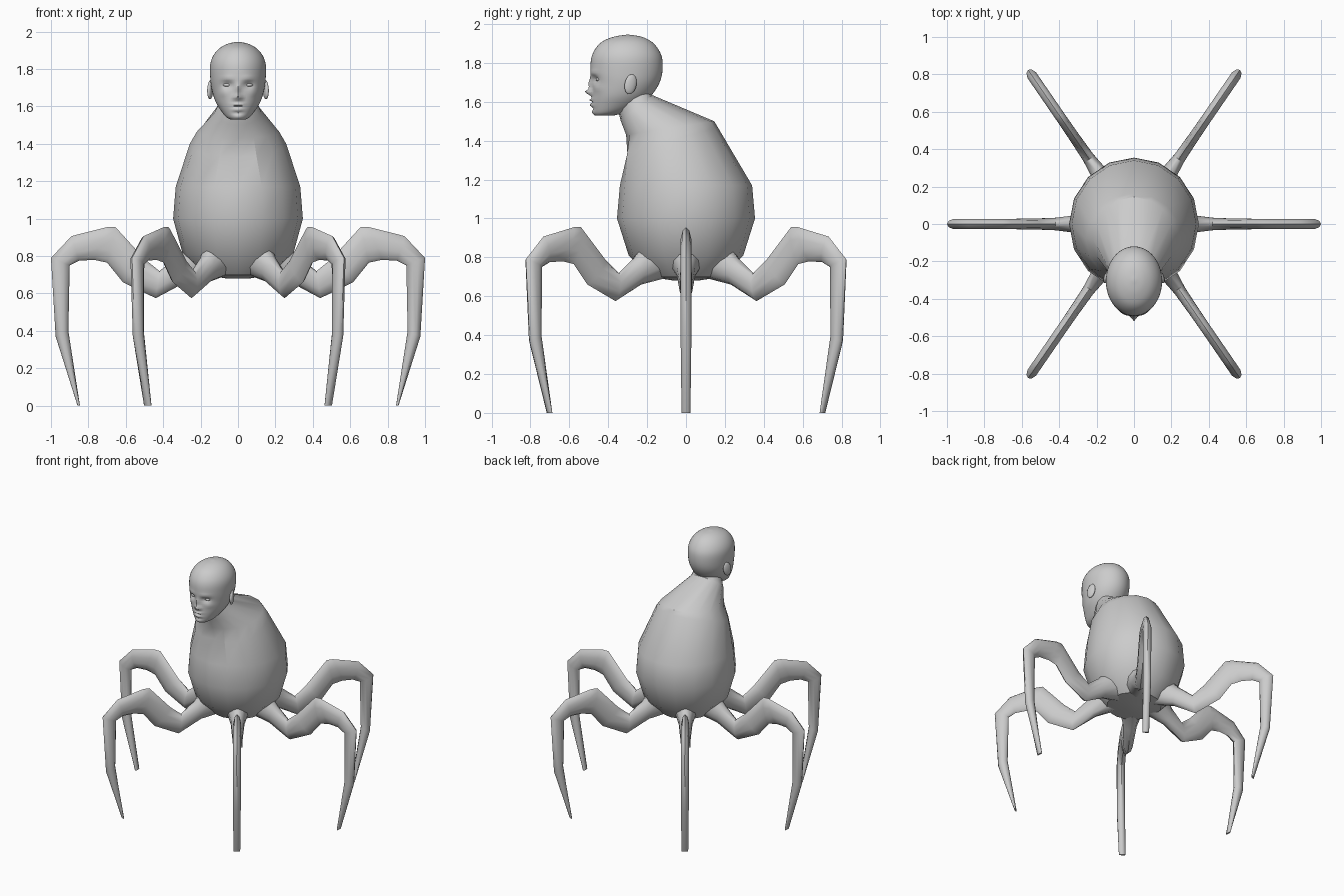
import bpy
import bmesh
from math import sin, cos, pi, radians, exp, copysign
from mathutils import Vector, Matrix

if "Cube" in bpy.data.objects:
    bpy.data.objects.remove(bpy.data.objects["Cube"], do_unlink=True)

grey = bpy.data.materials.new("pale grey")
grey.use_nodes = True
grey.diffuse_color = (0.6, 0.6, 0.6, 1)
grey.node_tree.nodes["Principled BSDF"].inputs["Base Color"].default_value = (0.6, 0.6, 0.6, 1)


def finish(bm, name, angle):
    """Turn a bmesh into a shaded object."""
    bmesh.ops.recalc_face_normals(bm, faces=bm.faces)
    mesh = bpy.data.meshes.new(name)
    bm.to_mesh(mesh)
    bm.free()
    mesh.materials.append(grey)
    mesh.shade_smooth()
    mesh.set_sharp_from_angle(angle=radians(angle))
    obj = bpy.data.objects.new(name, mesh)
    bpy.context.collection.objects.link(obj)
    return obj


def loft(rings):
    """Skin a list of equal rings of points and cap both ends."""
    bm = bmesh.new()
    loops = [[bm.verts.new(p) for p in ring] for ring in rings]
    n = len(loops[0])
    for a, b in zip(loops, loops[1:]):
        for i in range(n):
            j = (i + 1) % n
            bm.faces.new((a[i], a[j], b[j], b[i]))
    bm.faces.new(loops[0])
    bm.faces.new(loops[-1])
    return bm


def tilted_ring(half, front, back, n):
    """Ellipse ring running through a front and a back (y, z) point."""
    (yf, zf), (yb, zb) = front, back
    return [Vector((half * cos(a), (yf + yb) / 2 + (yb - yf) / 2 * sin(a),
                    (zf + zb) / 2 + (zb - zf) / 2 * sin(a)))
            for a in (2 * pi * i / n for i in range(n))]


def ellipsoid(name, centre, scale, rotation=Matrix()):
    bm = bmesh.new()
    bmesh.ops.create_uvsphere(bm, u_segments=20, v_segments=12, radius=1)
    bm.transform(Matrix.Translation(centre) @ rotation @ Matrix.Diagonal((*scale, 1)))
    return finish(bm, name, 60)


# Body: round belly leaning forward into the neck
sides = 16
body = [tilted_ring(h, f, b, sides) for h, f, b in [
    (0.06, (-0.06, 0.68), (0.06, 0.68)),
    (0.19, (-0.19, 0.70), (0.19, 0.70)),
    (0.295, (-0.295, 0.81), (0.295, 0.81)),
    (0.347, (-0.355, 1.0), (0.355, 1.0)),
    (0.333, (-0.34, 1.17), (0.34, 1.17)),
    (0.258, (-0.32, 1.33), (0.163, 1.47)),
    (0.22, (-0.308, 1.43), (0.145, 1.5)),
    (0.125, (-0.335, 1.50), (-0.175, 1.635)),
    (0.08, (-0.36, 1.60), (-0.2, 1.72)),
]]
body[5][sides * 3 // 4].y += 0.04      # small fold in the chest
finish(loft(body), "body", 29)

# Legs: upper and lower outline points (distance, height) and half width
stations = [
    ((0.24, 0.89), (0.14, 0.69), 0.085),
    ((0.32, 0.80), (0.28, 0.66), 0.05),
    ((0.42, 0.72), (0.44, 0.575), 0.034),
    ((0.50, 0.785), (0.615, 0.66), 0.03),
    ((0.655, 0.955), (0.70, 0.765), 0.029),
    ((0.70, 0.955), (0.77, 0.78), 0.029),
    ((0.89, 0.907), (0.85, 0.775), 0.029),
    ((1.0, 0.79), (0.90, 0.75), 0.029),
    ((0.975, 0.37), (0.907, 0.40), 0.029),
    ((0.858, 0), (0.845, 0), 0.024),
]
leg_rings = []
for top, low, wide in stations:
    t, l = Vector((top[0], 0, top[1])), Vector((low[0], 0, low[1]))
    leg_rings.append([(t + l) / 2 + (t - l) / 2 * cos(a) + Vector((0, wide * sin(a), 0))
                      for a in (2 * pi * i / 10 for i in range(10))])
for name, angle in [("left_leg", 0), ("back_left_leg", 55.5), ("back_right_leg", 124.5),
                    ("right_leg", 180), ("front_right_leg", 235.5), ("front_left_leg", 304.5)]:
    bm = loft(leg_rings)
    bm.transform(Matrix.Rotation(radians(angle), 4, "Z"))
    finish(bm, name, 50)

# Head: levels of height, half width, front y, back y
levels = [Vector(v) for v in [
    (1.53, 0.04, -0.468, -0.37),
    (1.545, 0.065, -0.478, -0.31),
    (1.58, 0.093, -0.484, -0.235),
    (1.63, 0.122, -0.484, -0.18),
    (1.69, 0.14, -0.484, -0.14),
    (1.75, 0.148, -0.491, -0.122),
    (1.82, 0.149, -0.488, -0.122),
    (1.87, 0.133, -0.468, -0.142),
    (1.91, 0.1, -0.43, -0.178),
    (1.935, 0.055, -0.37, -0.23),
    (1.945, 0.008, -0.308, -0.292),
]]


def smooth_levels(pts, steps):
    """Rounded curve through the levels."""
    out = []
    for i in range(len(pts) - 1):
        p, q = pts[i], pts[i + 1]
        m = (q - pts[max(i - 1, 0)]) / 2
        k = (pts[min(i + 2, len(pts) - 1)] - p) / 2
        for s in range(steps):
            t = s / steps
            out.append(p * (2*t**3 - 3*t*t + 1) + m * (t**3 - 2*t*t + t)
                       + q * (3*t*t - 2*t**3) + k * (t**3 - t*t))
    return out + [pts[-1]]


# Face bumps: x, z, x spread, z spread, forward amount
bumps = [
    (0, 1.65, 0.016, 0.014, 0.034),      # nose tip
    (0, 1.69, 0.012, 0.03, 0.018),       # nose bridge
    (0.02, 1.645, 0.009, 0.009, 0.012),  # nostrils
    (0.056, 1.715, 0.026, 0.017, -0.02), # eye sockets
    (0.055, 1.75, 0.035, 0.012, 0.006),  # brows
    (0.08, 1.67, 0.025, 0.02, 0.006),    # cheeks
    (0, 1.609, 0.03, 0.007, 0.013),      # upper lip
    (0, 1.597, 0.03, 0.004, -0.008),     # mouth line
    (0, 1.584, 0.024, 0.008, 0.012),     # lower lip
    (0, 1.565, 0.03, 0.007, -0.006),     # chin crease
    (0, 1.543, 0.025, 0.012, 0.005),     # chin
]
head = []
for z, half, front, back in smooth_levels(levels, 5):
    ring = tilted_ring(half, (front, z), (back, z), 72)
    for p in ring:
        if p.y < (front + back) / 2:
            p.y -= sum(amount * exp(-((abs(p.x) - x) / sx) ** 2 - ((p.z - h) / sz) ** 2)
                       for x, h, sx, sz, amount in bumps)
    head.append(ring)
finish(loft(head), "head", 60)

# Eyes and ears
for side, s in (("left", 1), ("right", -1)):
    ellipsoid(side + "_eye", (s * 0.056, -0.446, 1.715), (0.024, 0.018, 0.011))
    tilt = Matrix.Rotation(s * radians(18), 4, "Z") @ Matrix.Rotation(radians(-12), 4, "X")
    ellipsoid(side + "_ear", (s * 0.148, -0.285, 1.69), (0.014, 0.032, 0.052), tilt)
